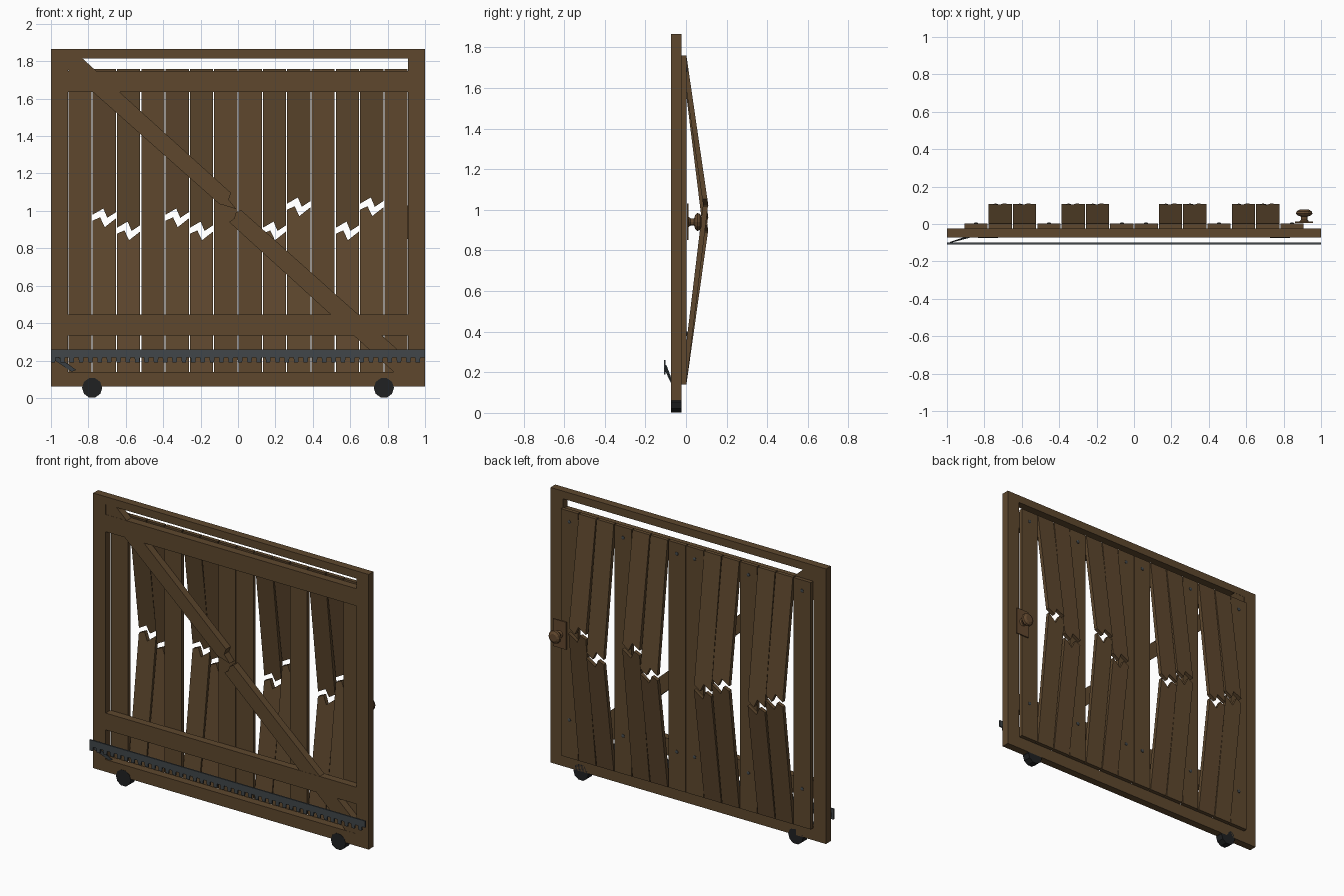
import bpy, bmesh, math

if "Cube" in bpy.data.objects:
    bpy.data.objects.remove(bpy.data.objects["Cube"])


def material(name, rgb):
    m = bpy.data.materials.new(name)
    m.diffuse_color = (*rgb, 1)
    m.use_nodes = True
    m.node_tree.nodes["Principled BSDF"].inputs["Base Color"].default_value = m.diffuse_color
    return m


WOOD = material("brown wood", (0.112, 0.064, 0.027))
STEEL = material("dark steel", (0.052, 0.062, 0.068))
RUBBER = material("black rubber", (0.014, 0.015, 0.016))
BRONZE = material("bronze brown", (0.125, 0.066, 0.028))


def finish(name, bm, mat):
    bmesh.ops.recalc_face_normals(bm, faces=bm.faces)
    me = bpy.data.meshes.new(name)
    bm.to_mesh(me)
    bm.free()
    me.materials.append(mat)
    ob = bpy.data.objects.new(name, me)
    bpy.context.collection.objects.link(ob)
    return ob


def prism(name, pts, y0, y1, mat, lean=lambda z: 0):
    """Extrude an x-z outline from y0 to y1, leaning backwards by height."""
    bm = bmesh.new()
    front = [bm.verts.new((x, y0 + lean(z), z)) for x, z in pts]
    back = [bm.verts.new((x, y1 + lean(z), z)) for x, z in pts]
    bm.faces.new(front)
    bm.faces.new(back[::-1])
    n = len(pts)
    for i in range(n):
        j = (i + 1) % n
        bm.faces.new((front[i], back[i], back[j], front[j]))
    return finish(name, bm, mat)


def board(name, x0, x1, z0, z1, y0, y1, mat):
    return prism(name, [(x0, z0), (x1, z0), (x1, z1), (x0, z1)], y0, y1, mat)


def lathe(name, profile, x, z, sides, mat):
    """Revolve (radius, y) points about an axis parallel to y."""
    bm = bmesh.new()
    rings = []
    for r, y in profile:
        rings.append([bm.verts.new((x + r * math.cos(2 * math.pi * k / sides), y,
                                    z + r * math.sin(2 * math.pi * k / sides)))
                      for k in range(sides)])
    for a, b in zip(rings, rings[1:]):
        for k in range(sides):
            j = (k + 1) % sides
            bm.faces.new((a[k], a[j], b[j], b[k]))
    bm.faces.new(rings[0])
    bm.faces.new(rings[-1])
    return finish(name, bm, mat)


# Frame
FY0, FY1 = -0.073, -0.023
for s, side in ((-1, "left"), (1, "right")):
    board(side + "_stile", *sorted((s * 1.0, s * 0.91)), 0.06, 1.865, FY0, FY1, WOOD)
for name, z0, z1 in (("top_rail", 1.815, 1.865), ("upper_crossbar", 1.635, 1.748),
                     ("lower_crossbar", 0.335, 0.445), ("bottom_rail", 0.06, 0.14)):
    board(name, -0.91, 0.91, z0, z1, FY0, FY1, WOOD)

# Diagonal brace, snapped in the middle
prism("upper_brace", [(-0.909, 1.817), (-0.834, 1.817), (-0.037, 1.096), (-0.05, 1.06),
                      (-0.01, 1.01), (-0.075, 1.03), (-0.10, 1.037), (-0.909, 1.754)],
      FY0 + 0.001, FY1 - 0.001, WOOD)
prism("lower_brace", [(0.909, 0.138), (0.909, 0.209), (0.016, 1.005), (-0.012, 0.99),
                      (-0.02, 0.96), (-0.048, 0.941), (0.834, 0.138)],
      FY0 + 0.001, FY1 - 0.001, WOOD)

# Planks: whole ones are flat, broken ones bulge out at the back
PW, GAP, BOT, TOP, BULGE = 0.13, 0.003, 0.14, 1.76, 0.107
PY0, PY1 = -0.023, 0.002
BREAKS = {1: 0.968, 2: 0.898, 4: 0.968, 5: 0.898, 8: 0.898, 9: 1.027, 11: 0.898, 12: 1.027}
UPPER_TEAR = [(0, 0.012), (0.46, 0.045), (0.63, -0.005), (1, 0.025)]
LOWER_TEAR = [(0, -0.02), (0.32, -0.002), (0.52, -0.055), (1, -0.008)]
for i in range(14):
    x0 = -0.91 + i * PW + GAP
    x1 = x0 + PW - 2 * GAP
    if i in BREAKS:
        zc = BREAKS[i]
        up = [(x0 + u * (x1 - x0), zc + d) for u, d in UPPER_TEAR]
        low = [(x0 + u * (x1 - x0), zc + d) for u, d in LOWER_TEAR]
        prism(f"broken_plank_top_{i}", up + [(x1, TOP), (x0, TOP)], PY0, PY1, WOOD,
              lambda z: BULGE * (TOP - z) / (TOP - zc))
        prism(f"broken_plank_bottom_{i}", low + [(x1, BOT), (x0, BOT)], PY0, PY1, WOOD,
              lambda z: BULGE * (z - BOT) / (zc - BOT))
    else:
        board(f"plank_{i}", x0, x1, BOT, TOP, PY0, PY1, WOOD)
        for z in (0.39, 1.69):
            lathe("screw", [(0.011, PY1 - 0.002), (0.011, PY1 + 0.003), (0.006, PY1 + 0.006)],
                  (x0 + x1) / 2, z, 8, STEEL)

# Toothed rack along the bottom, with its bracket
pitch, teeth = 0.05, 40
rack = [(1, 0.26), (-1, 0.26)]
for k in range(teeth):
    x = -1 + k * pitch
    rack += [(x, 0.19), (x + 0.022, 0.19), (x + 0.025, 0.217), (x + 0.047, 0.217)]
rack.append((1, 0.217))
prism("gear_rack", rack, -0.109, -0.1, STEEL)
bm = bmesh.new()
quad = [(-0.985, -0.102, 0.235), (-0.985, -0.102, 0.205), (-0.89, -0.07, 0.14), (-0.865, -0.07, 0.15)]
a = [bm.verts.new(p) for p in quad]
b = [bm.verts.new((x, y + 0.006, z)) for x, y, z in quad]
bm.faces.new(a)
bm.faces.new(b[::-1])
for i in range(4):
    bm.faces.new((a[i], b[i], b[i - 3], a[i - 3]))
finish("rack_bracket", bm, STEEL)

# Wheels
for s, side in ((-1, "left"), (1, "right")):
    lathe(side + "_wheel", [(0.054, FY0 - 0.002), (0.054, FY1)], s * 0.78, 0.054, 10, RUBBER)

# Door knob and plate on the back
board("knob_plate", 0.862, 0.958, 0.85, 1.03, 0.005, 0.013, BRONZE)
lathe("door_knob", [(0.026, 0.012), (0.018, 0.022), (0.018, 0.04), (0.036, 0.046),
                    (0.044, 0.056), (0.04, 0.068), (0.024, 0.077)], 0.91, 0.94, 12, BRONZE)
